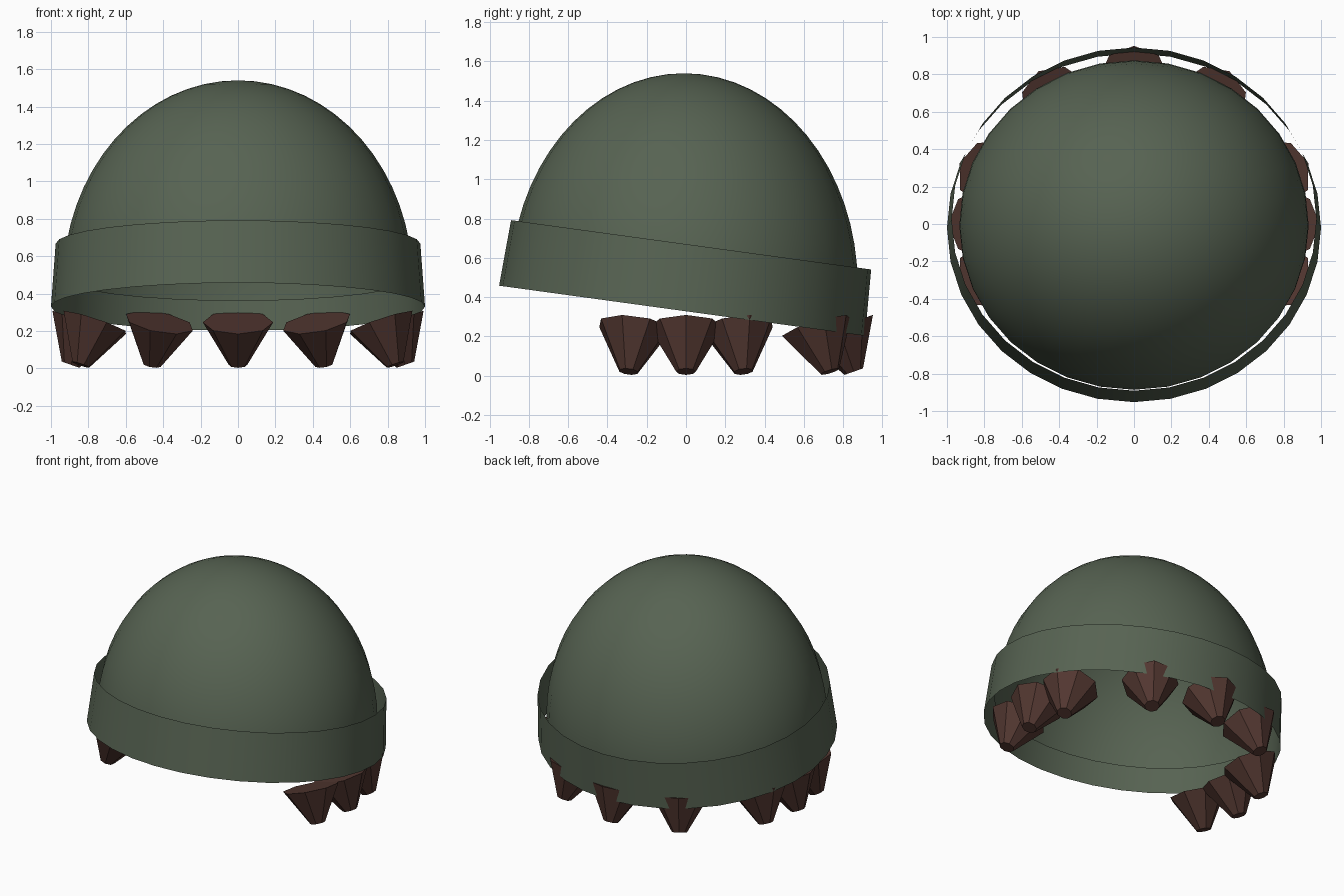
import bpy, bmesh
from math import sin, cos, radians, pi, tan
from mathutils import Vector, Matrix

old = bpy.data.objects.get("Cube")
if old:
    bpy.data.objects.remove(old, do_unlink=True)


def material(name, rgb):
    m = bpy.data.materials.new(name)
    m.use_nodes = True
    color = (*rgb, 1)
    m.diffuse_color = color
    bsdf = m.node_tree.nodes["Principled BSDF"]
    bsdf.inputs["Base Color"].default_value = color
    bsdf.inputs["Roughness"].default_value = 0.9
    return m


def make_object(name, bm, mat, smooth):
    mesh = bpy.data.meshes.new(name)
    bm.to_mesh(mesh)
    bm.free()
    mesh.materials.append(mat)
    obj = bpy.data.objects.new(name, mesh)
    bpy.context.collection.objects.link(obj)
    if smooth:
        bpy.ops.object.select_all(action="DESELECT")
        obj.select_set(True)
        bpy.context.view_layer.objects.active = obj
        bpy.ops.object.shade_smooth_by_angle(angle=radians(35))
    return obj


green = material("wool_green", (0.095, 0.125, 0.085))
brown = material("hair_brown", (0.085, 0.038, 0.03))
TILT = radians(7.8)

# Cap dome: an ellipsoid cut open along the tilted brim plane
bm = bmesh.new()
bmesh.ops.create_uvsphere(bm, u_segments=32, v_segments=32, radius=1)
bm.transform(Matrix.Translation((0, -0.01, 0.46)) @ Matrix.Diagonal((0.935, 0.885, 1.08, 1)))
bmesh.ops.bisect_plane(bm, geom=bm.verts[:] + bm.edges[:] + bm.faces[:],
                       plane_co=(0, 0, 0.48), plane_no=(0, sin(TILT), cos(TILT)),
                       clear_inner=True)
make_object("cap_dome", bm, green, True)

# Folded brim: an open, slightly tapered band, higher at the front
bm = bmesh.new()
rings = []
for rx, ry, z in ((1.0, 0.941, 0), (0.975, 0.926, 0.339)):
    rings.append([bm.verts.new((rx * cos(2 * pi * i / 32), ry * sin(2 * pi * i / 32), z))
                  for i in range(32)])
low, high = rings
for i in range(32):
    j = (i + 1) % 32
    bm.faces.new((low[i], low[j], high[j], high[i]))
bm.transform(Matrix.Translation((0, -0.02, 0.33)) @ Matrix.Rotation(-TILT, 4, "X"))
make_object("cap_brim", bm, green, True)


# Hair tufts: flat-topped cones, tips down and leaning outward
def hair_tuft(name, degrees):
    a = radians(degrees)
    lean = radians(19.4)
    bm = bmesh.new()
    bmesh.ops.create_cone(bm, cap_ends=True, segments=8,
                          radius1=0.05, radius2=0.188, depth=0.24)
    place = Vector((0.855 * cos(a), 0.815 * sin(a), 0.133))
    bm.transform(Matrix.Translation(place) @ Matrix.Rotation(a, 4, "Z")
                 @ Matrix.Rotation(-lean, 4, "Y"))
    make_object(name, bm, brown, False)


for side, sign in (("left", 1), ("right", -1)):
    for part, angle in (("front", -20), ("middle", 0), ("rear", 20), ("back", 59)):
        hair_tuft(f"{side}_{part}_hair_tuft", 90 - sign * (90 - angle))
hair_tuft("center_back_hair_tuft", 90)
